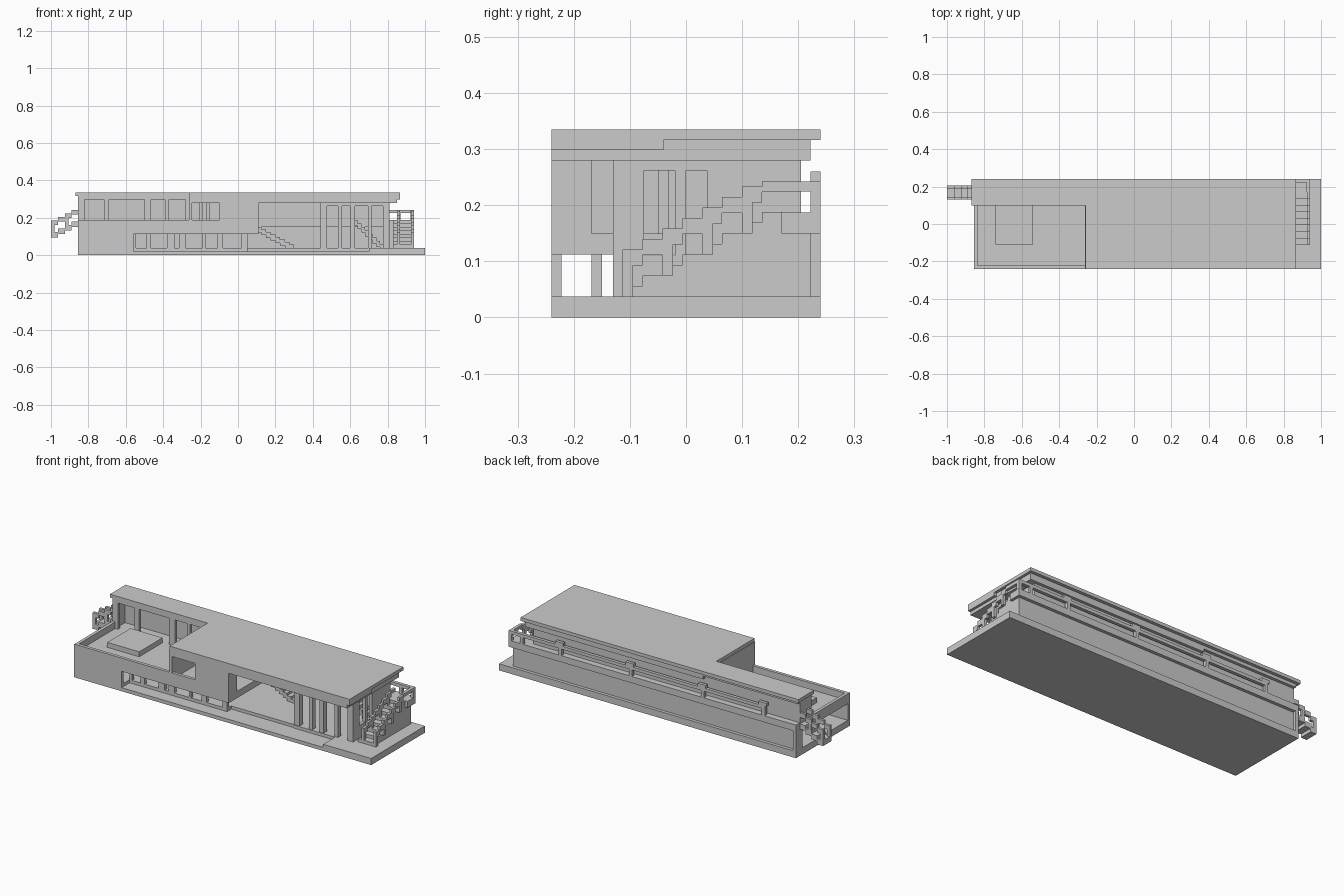
import bpy


def box(name, x0, x1, y0, y1, z0, z1):
    v = [(x, y, z) for z in (z0, z1) for x, y in ((x0, y0), (x1, y0), (x1, y1), (x0, y1))]
    f = [(3, 2, 1, 0), (4, 5, 6, 7), (0, 1, 5, 4), (1, 2, 6, 5), (2, 3, 7, 6), (3, 0, 4, 7)]
    me = bpy.data.meshes.new(name)
    me.from_pydata(v, [], f)
    ob = bpy.data.objects.new(name, me)
    bpy.context.collection.objects.link(ob)
    return ob


def posts(name, spans, y0, y1, z0, z1):
    for a, b in spans:
        box(name, a, b, y0, y1, z0, z1)


def flight(name, axis, start, run, top, rise, n, c0, c1, thick):
    """Row of stepped blocks; run is signed, c0..c1 is the cross range."""
    for i in range(n):
        a, b = sorted((start + run * i, start + run * (i + 1)))
        z = top + rise * i
        if axis == 'x':
            box(name, a, b, c0, c1, z - thick, z)
        else:
            box(name, c0, c1, a, b, z - thick, z)


U = 0.01875  # wall thickness and module

# ground slab with sunken front walkway
box("base_slab", -.855, 1, -.24, .24, 0, .02)
box("floor_main", -.837, 1, -.13, .24, .02, .0375)
box("floor_front_left", -.837, -.56, -.222, -.13, .02, .0375)
box("floor_front_right", .70, 1, -.24, -.13, .02, .0375)

# front facade
box("front_wall_left", -.855, -.56, -.24, -.222, .02, .187)
box("front_parapet", -.56, -.1, -.24, -.222, .112, .187)
box("front_wall_center", -.1, .11, -.24, -.222, .112, .28)
box("front_window_jamb", -.262, -.245, -.24, -.222, .187, .28)
box("overhang_side_wall", .092, .11, -.222, -.168, .112, .28)
box("upper_side_wall", -.262, -.245, -.222, .11, .15, .316)

# left end wall with a wide opening
box("left_wall_sill", -.855, -.837, -.222, .24, .02, .0375)
box("left_wall_header", -.855, -.837, -.222, .24, .131, .187)
box("left_wall_pier", -.855, -.837, .18, .24, .0375, .131)

# intermediate floor, terrace and raised deck
box("terrace_floor", -.837, -.26, -.222, .205, .131, .15)
box("terrace_ceiling_strip", -.56, -.26, -.222, -.13, .112, .131)
box("upper_floor", -.26, .11, -.222, .205, .112, .15)
box("terrace_deck", -.74, -.54, -.11, .098, .15, .178)

# ground floor window wall behind the walkway
posts("lower_mullion", [(-.56, -.545), (-.49, -.465), (-.38, -.34), (-.315, -.28),
                        (-.19, -.175), (-.11, -.08), (.02, .05)], -.168, -.15, .02, .112)
box("lower_window_sill", -.56, .05, -.168, -.13, .02, .0375)

# back walls and the balcony
box("back_wall_upper", -.837, .81, .187, .205, .15, .316)
box("back_wall_lower", -.837, .925, .204, .222, .0375, .15)
box("balcony_floor", -.837, .94, .187, .24, .15, .187)
box("balcony_rail", -.66, .94, .222, .24, .224, .242)
posts("balcony_post", [(x, x + U) for x in (-.66, -.28, .17, .61, .85, .922)], .222, .24, .187, .224)
posts("balcony_cap", [(x - .01, x + .04) for x in (-.66, -.28, .17, .61)], .222, .24, .242, .26)
box("landing_side_rail", .922, .94, .17, .222, .224, .242)

# terrace glazing frame
posts("terrace_column", [(-.855, -.82), (-.717, -.69), (-.50, -.465), (-.39, -.37), (-.28, -.26)],
      .1, .12, .15, .30)
box("terrace_left_end", -.855, -.837, .12, .205, .187, .30)

# interior posts seen through the front window
posts("inner_post", [(-.205, -.19), (-.17, -.15), (-.1, -.08)], -.05, -.03, .15, .28)

# roof: thin L plate over thicker layers
box("roof_main", -.26, .865, -.24, .24, .316, .335)
box("roof_left", -.87, -.26, .1, .24, .316, .335)
box("roof_left_soffit", -.855, -.26, .1, .222, .298, .316)
box("roof_front_layer", .11, .865, -.24, -.04, .298, .316)
box("roof_soffit", -.262, .85, -.24, .222, .28, .316)

# right glazed room
posts("right_column", [(.44, .475), (.535, .555), (.60, .625), (.695, .715), (.775, .81)],
      -.13, -.1, .0375, .262)
box("right_header", .44, .81, -.13, -.1, .262, .28)
box("right_sill", .44, .70, -.135, -.13, .02, .0375)
box("right_wall_base", .792, .81, -.1, .205, .0375, .11)
box("right_wall_header", .792, .81, -.1, .205, .262, .28)
for a, b in ((-.1, -.075), (-.02, 0), (.037, .205)):
    box("right_wall_pier", .792, .81, a, b, .11, .262)

# indoor stairs
flight("indoor_stair", 'x', .30, -.025, .056, U / 1.4, 8, .08, .15, .03)
flight("indoor_stair_right", 'x', .78, -.02, .056, U, 8, .08, .15, .03)

# outdoor stair on the right, solid underneath
for i in range(8):
    y = -.113 + .0355 * i
    z = .0375 + U * (i + 1)
    box("right_step", .83, .925, y, y + .0355, .0375, z)
    for x in (.85, .925):
        box("right_stair_rail", x, x + U * .8, y, y + .0355, min(z + .055, .242) - U, min(z + .065, .242))
    if i % 2 == 0:
        for x in (.85, .925):
            box("right_stair_post", x, x + U * .8, y, y + U, z - U, min(z + .05, .235))
box("right_landing", .81, .94, .17, .222, .15, .187)
box("landing_support", .81, .925, .17, .205, .0375, .15)

# outdoor stair on the left, hanging off the balcony
flight("left_step", 'x', -.852, -.037, .18, -U, 4, .13, .205, .03)
for y in (.13, .19):
    flight("left_stair_rail", 'x', -.852, -.037, .242, -U, 4, y, y + .015, .025)
    for x, z in ((-1.0, .11), (-.925, .145)):
        box("left_stair_post", x, x + U, y, y + .015, z, z + .065)
